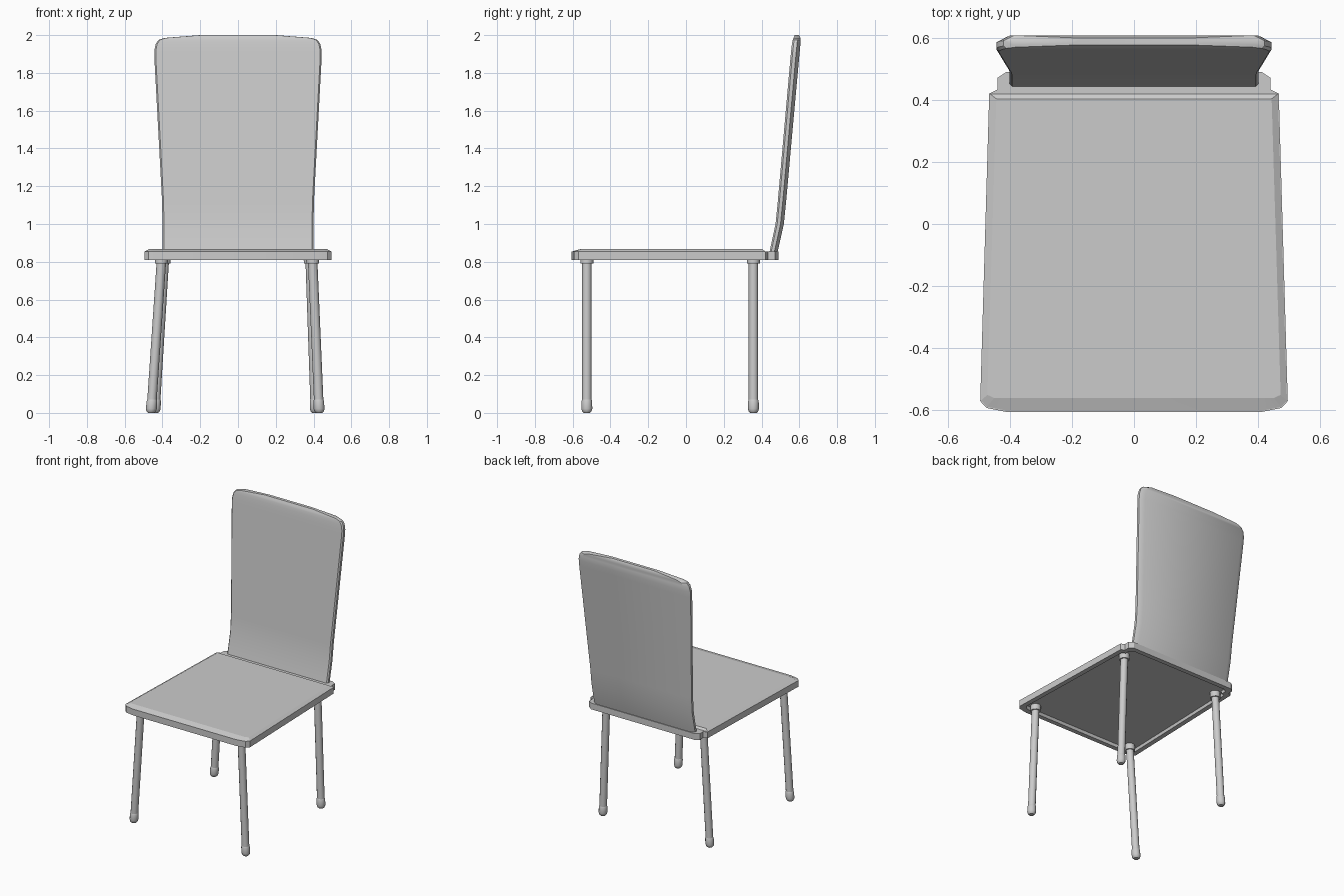
import bpy, bmesh, math
from mathutils import Vector

if "Cube" in bpy.data.objects:
    bpy.data.objects.remove(bpy.data.objects["Cube"])


def loft(name, rings, angle=30):
    """Skin a stack of equal-length rings and cap both ends."""
    bm = bmesh.new()
    loops = [[bm.verts.new(p) for p in r] for r in rings]
    n = len(rings[0])
    for a, b in zip(loops, loops[1:]):
        for i in range(n):
            j = (i + 1) % n
            bm.faces.new((a[i], a[j], b[j], b[i]))
    bm.faces.new(loops[0][::-1])
    bm.faces.new(loops[-1])
    bmesh.ops.recalc_face_normals(bm, faces=bm.faces)
    mesh = bpy.data.meshes.new(name)
    bm.to_mesh(mesh)
    bm.free()
    ob = bpy.data.objects.new(name, mesh)
    bpy.context.collection.objects.link(ob)
    bpy.ops.object.select_all(action='DESELECT')
    ob.select_set(True)
    bpy.context.view_layer.objects.active = ob
    bpy.ops.object.shade_smooth_by_angle(angle=math.radians(angle))
    return ob


def outline(half, z, sx=1.0, sy=1.0, dy=0.0):
    """Mirror a half outline across x = 0."""
    pts = half + [(-x, y) for x, y in reversed(half)]
    return [(x * sx, y * sy + dy, z) for x, y in pts]


# Seat: notched board with a shallow recess underneath
board = [(.41, -.605), (.475, -.592), (.495, -.57), (.466, .42),
         (.44, .433), (.44, .47), (.41, .49)]
loft("seat", [outline(board, .83, .92, .93, -.004),
              outline(board, .81, .93, .94, -.004),
              outline(board, .81), outline(board, .855)])

# Raised seat top with sloping edges
top_low = [(.41, -.604), (.475, -.591), (.494, -.57), (.465, .42)]
top_high = [(.41, -.56), (.45, -.56), (.472, -.55), (.443, .403)]
loft("seat_top", [outline(top_low, .85), outline(top_low, .854),
                  outline(top_high, .867)], 10)

# Backrest: rows of half width, height, front y, thickness
rows = [(.40, .83, .437, .042), (.40, .87, .446, .043), (.40, 1.0, .474, .044),
        (.402, 1.12, .486, .044), (.443, 1.88, .553, .046),
        (.443, 1.92, .557, .046), (.435, 1.955, .561, .045),
        (.42, 1.975, .565, .042), (.39, 1.985, .569, .037), (.20, 2.0, .576, .022)]
back = []
for w, z, y, t in rows:
    b = w - .035
    back.append([(-w + .008, y, z), (w - .008, y, z), (w, y + t * .2, z),
                 (w, y + t * .6, z), (b, y + t, z), (-b, y + t, z),
                 (-w, y + t * .6, z), (-w, y + t * .2, z)])
loft("backrest", back)


def tube(name, top, foot, profile):
    """Tube along a slanted leg line; profile holds (height, radius)."""
    rings = []
    for z, r in profile:
        c = Vector(foot).lerp(Vector(top), z / .81)
        rings.append([(c.x + r * math.cos(i * math.tau / 12),
                       c.y + r * math.sin(i * math.tau / 12), z) for i in range(12)])
    loft(name, rings, 40)


# Splayed legs with rubber feet and mounting collars
legs = {"front_left": (-.405, -.46, -.525), "front_right": (.395, .43, -.525),
        "back_left": (-.39, -.44, .357), "back_right": (.382, .41, .357)}
for name, (xt, xb, y) in legs.items():
    top, foot = (xt, y, .81), (xb, y, 0)
    tube(name + "_leg", top, foot, [(.05, .025), (.835, .025)])
    tube(name + "_foot", top, foot, [(0, .017), (.008, .025), (.022, .029),
                                     (.062, .028), (.07, .025)])
    tube(name + "_collar", top, foot, [(.79, .034), (.835, .034)])
